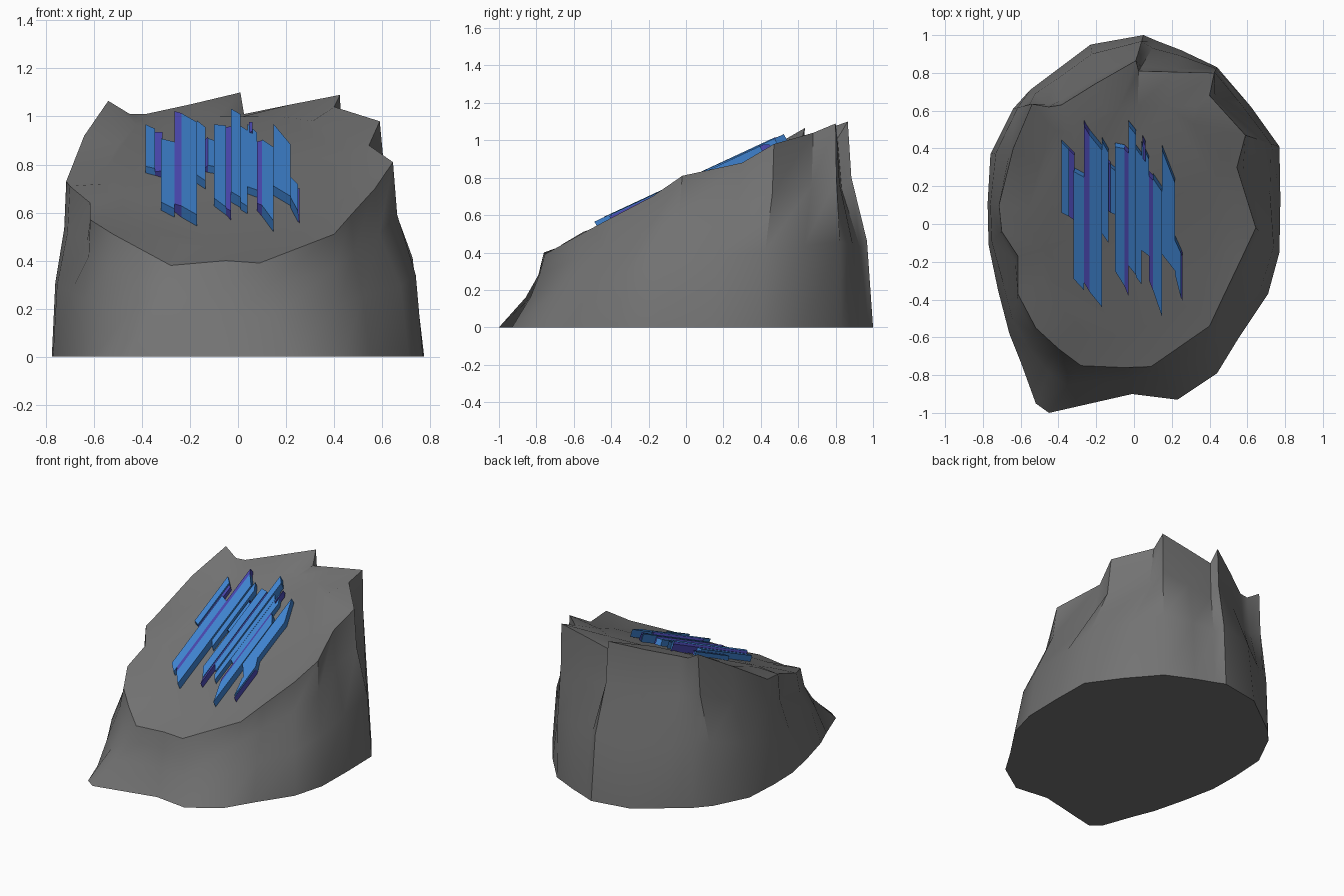
import bpy, bmesh, math

if "Cube" in bpy.data.objects:
    bpy.data.objects.remove(bpy.data.objects["Cube"])


def material(name, rgb):
    m = bpy.data.materials.new(name)
    m.diffuse_color = (*rgb, 1)
    m.use_nodes = True
    m.node_tree.nodes["Principled BSDF"].inputs["Base Color"].default_value = m.diffuse_color
    return m


STONE = material("stone grey", (0.172, 0.172, 0.172))
BLUE = material("crystal blue", (0.05, 0.23, 0.64))
VIOLET = material("crystal violet", (0.075, 0.07, 0.47))


def finish(bm, name, mat):
    bmesh.ops.recalc_face_normals(bm, faces=bm.faces)
    me = bpy.data.meshes.new(name)
    bm.to_mesh(me)
    bm.free()
    me.materials.append(mat)
    ob = bpy.data.objects.new(name, me)
    bpy.context.collection.objects.link(ob)
    return ob


# height of the sloping top
def slope(y):
    return 0.735 + 0.465 * y


# boulder outline: foot x, y and the matching rim x, y, z
OUTLINE = [
    (-.45, -1.0, -.28, -.75, .38), (-.01, -.90, -.05, -.76, .40),
    (.23, -.93, .09, -.755, .39), (.44, -.79, .40, -.54, .51),
    (.55, -.61, .47, -.39, .59), (.71, -.37, .57, -.18, .70),
    (.77, -.15, .645, -.02, .81), (.775, .13, .545, .30, .88),
    (.77, .41, .59, .47, .98), (.62, .62, .40, .68, 1.04),
    (.44, .83, .425, .80, 1.09), (.25, .92, .22, .805, 1.05),
    (.12, .97, .025, .81, 1.01), (.05, 1.0, .01, .865, 1.10),
    (-.23, .95, -.20, .745, 1.05), (-.43, .80, -.385, .63, 1.01),
    (-.55, .71, -.45, .62, 1.01), (-.64, .61, -.54, .635, 1.065),
    (-.76, .37, -.64, .40, .92), (-.775, .11, -.715, .10, .73),
    (-.77, -.11, -.70, -.04, .71), (-.72, -.35, -.615, -.17, .64),
    (-.66, -.58, -.615, -.37, .57), (-.60, -.73, -.52, -.55, .51),
    (-.52, -.95, -.40, -.66, .445)]


def wall_ring(t, frac_back, frac_front):
    """Ring at height fraction t; sides bulge, the front flares out at the foot."""
    ring = []
    for bx, by, rx, ry, rz in OUTLINE:
        w = min(1, max(0, (by + 0.9) / 0.5))
        f = frac_front + (frac_back - frac_front) * w
        ring.append((bx + (rx - bx) * f, by + (ry - by) * f, rz * t))
    return ring


# boulder: stacked wall rings, then a flat inner ring on the slope
bm = bmesh.new()
inner = [(p[2] * .78, min(p[3], .8) * .78) for p in OUTLINE]
inner[13] = (-.08, .61)   # spread the surface behind the notch
levels = [wall_ring(0, 0, 0), wall_ring(.42, .24, .57),
          wall_ring(.73, .86, .84), wall_ring(1, 1, 1),
          [(x, y, min(slope(y), 1.0)) for x, y in inner]]
rings = [[bm.verts.new(c) for c in level] for level in levels]
n = len(OUTLINE)
for a, b in zip(rings, rings[1:]):
    for i in range(n):
        j = (i + 1) % n
        bm.faces.new((a[i], a[j], b[j], b[i]))
bm.faces.new(rings[0][::-1])
bm.faces.new(rings[-1])
rock = finish(bm, "boulder", STONE)
bpy.context.view_layer.objects.active = rock
rock.select_set(True)
bpy.ops.object.shade_smooth_by_angle(angle=math.radians(38))
rock.select_set(False)

# crystal bars: x left, x right, upper end y (left, right), lower end y (left, right)
BLUE_BARS = [
    (-.385, -.345, .45, .41, .06, .04), (-.32, -.265, .30, .27, -.29, -.35),
    (-.235, -.17, .50, .42, -.36, -.44), (-.17, -.135, .46, .40, -.05, -.10),
    (-.125, -.10, .32, .30, .06, .05), (-.10, -.05, .43, .42, -.25, -.33),
    (-.03, .01, .55, .50, -.22, -.27), (.01, .04, .42, .38, -.28, -.32),
    (.04, .08, .44, .36, -.14, -.17), (.10, .148, .27, .20, -.35, -.49),
    (.148, .218, .42, .24, -.16, -.25), (.218, .25, -.06, -.13, -.27, -.40)]
BLUE_LIFTS = [.03, .044, .06, .044, .034, .042, .055, .04, .038, .058, .05, .056]
# violet bars are the slanting left flanks of the blue ones
VIOLET_BARS = [
    (-.345, -.315, .41, .38, .04, .02), (-.265, -.235, .55, .50, -.31, -.36),
    (-.135, -.125, .34, .33, .07, .06), (-.05, -.03, .42, .40, -.33, -.38),
    (.045, .06, .47, .44, .35, .33), (.08, .10, .28, .26, -.30, -.35),
    (.25, .257, -.13, -.15, -.39, -.41)]
VIOLET_LIFTS = [.03, .06, .034, .05, .05, .058, .05]


def crystals(name, bars, lifts, mat, tilt):
    bm = bmesh.new()
    for (x0, x1, t0, t1, b0, b1), lift in zip(bars, lifts):
        # bars stand square to the slope, so their tops lean forward
        lean = lift * 0.5
        plan = [(x0, b0 + lean), (x1, b1 + lean), (x1, t1), (x0, t0)]
        top, low = [], []
        for x, y in plan:
            h = lift - (tilt if x == x0 else 0)
            top.append(bm.verts.new((x, y - lean, slope(y - lean) + h)))
            low.append(bm.verts.new((x, y, slope(y) - 0.006)))
        bm.faces.new(top)
        bm.faces.new(low[::-1])
        for i in range(4):
            j = (i + 1) % 4
            bm.faces.new((low[i], low[j], top[j], top[i]))
    return finish(bm, name, mat)


crystals("blue_crystals", BLUE_BARS, BLUE_LIFTS, BLUE, 0)
crystals("violet_crystals", VIOLET_BARS, VIOLET_LIFTS, VIOLET, 0.014)
